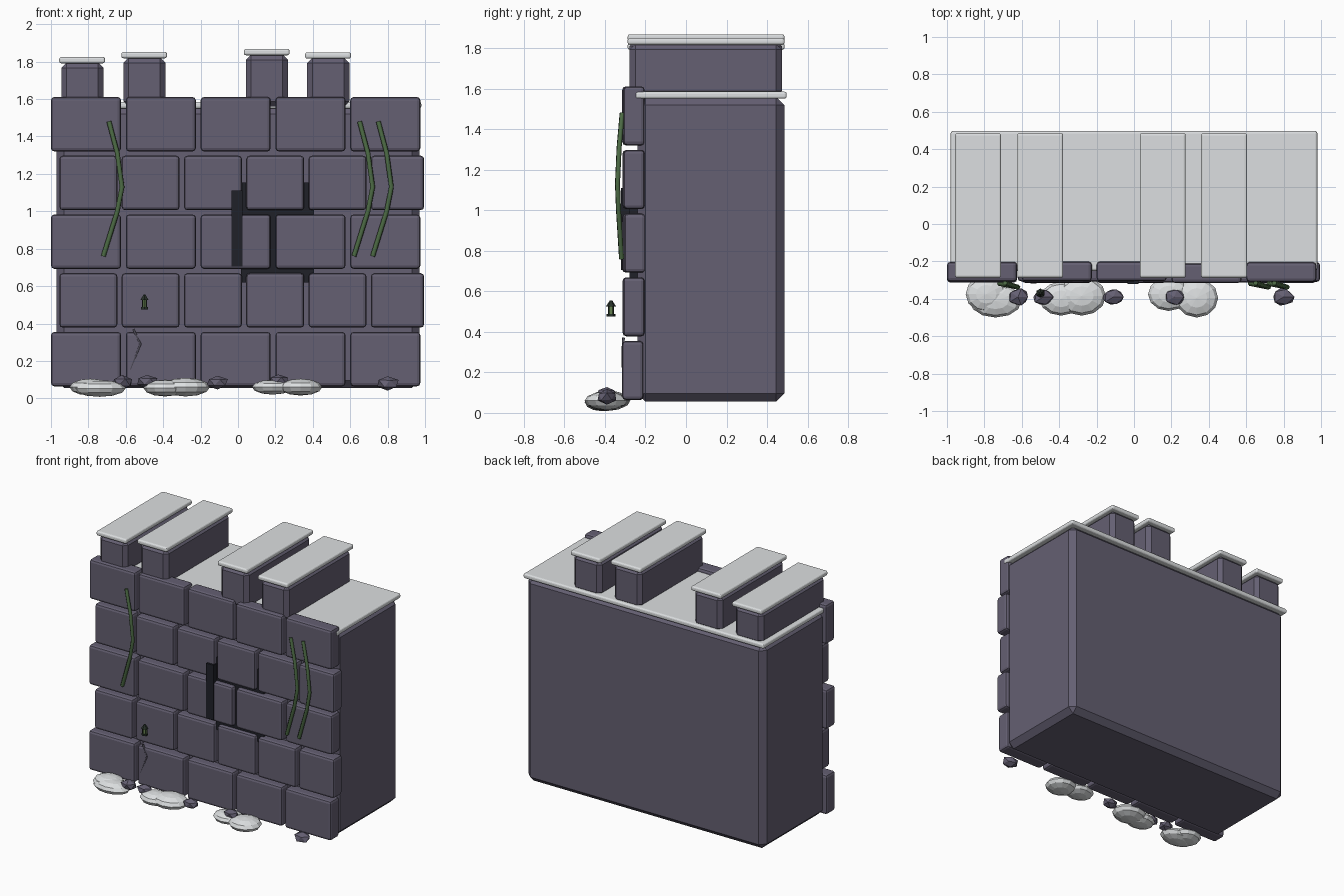
import bpy, bmesh, math, random
from mathutils import Vector

if "Cube" in bpy.data.objects:
    bpy.data.objects.remove(bpy.data.objects["Cube"])

random.seed(4)


def material(name, rgb):
    m = bpy.data.materials.new(name)
    m.diffuse_color = (*rgb, 1)
    m.use_nodes = True
    m.node_tree.nodes["Principled BSDF"].inputs["Base Color"].default_value = m.diffuse_color
    return m


STONE = material("purple_grey_stone", (0.128, 0.115, 0.168))
SNOW = material("pale_snow", (0.72, 0.74, 0.75))
VINE = material("vine_green", (0.075, 0.15, 0.06))
DARK = material("dark_recess", (0.014, 0.015, 0.022))
IRON = material("dark_iron", (0.02, 0.03, 0.022))
GLOW = material("lantern_green", (0.13, 0.22, 0.08))
CRACK = material("crack_grey", (0.075, 0.07, 0.095))


def finish(name, bm, mat, smooth=False):
    me = bpy.data.meshes.new(name)
    bm.to_mesh(me)
    bm.free()
    ob = bpy.data.objects.new(name, me)
    bpy.context.collection.objects.link(ob)
    me.materials.append(mat)
    if smooth:
        me.shade_smooth()
    return ob


def box(name, lo, hi, mat, bevel=0.0, segments=1):
    """Box between two corners, with an optional edge bevel."""
    bm = bmesh.new()
    bmesh.ops.create_cube(bm, size=1)
    for v in bm.verts:
        v.co = Vector([(a + b) / 2 + c * (b - a) for a, b, c in zip(lo, hi, v.co)])
    if bevel:
        bmesh.ops.bevel(bm, geom=bm.edges[:], offset=bevel, segments=segments,
                        affect='EDGES', profile=0.5)
    return finish(name, bm, mat)


def tube(name, points, radius, mat, sides=1):
    """Thin round strip through a few points."""
    cu = bpy.data.curves.new(name, 'CURVE')
    cu.dimensions = '3D'
    cu.bevel_depth = radius
    cu.bevel_resolution = sides
    cu.use_fill_caps = True
    sp = cu.splines.new('POLY')
    sp.points.add(len(points) - 1)
    for p, co in zip(sp.points, points):
        p.co = (*co, 1)
    cu.materials.append(mat)
    ob = bpy.data.objects.new(name, cu)
    bpy.context.collection.objects.link(ob)
    return ob


def cone(name, loc, r1, r2, depth, mat, sides=6):
    bm = bmesh.new()
    bmesh.ops.create_cone(bm, cap_ends=True, segments=sides, radius1=r1, radius2=r2, depth=depth)
    bmesh.ops.translate(bm, verts=bm.verts, vec=loc)
    return finish(name, bm, mat)


# Wall core and snow layer on top
box("wall_core", (-0.97, -0.24, 0.055), (0.97, 0.485, 1.56), STONE, 0.04)
box("wall_top_snow", (-0.98, -0.25, 1.55), (0.98, 0.497, 1.585), SNOW, 0.012, 3)

# Facing bricks: full rows alternate with shifted rows
WIDE = [(-1 + 0.4 * i, -0.625 + 0.4 * i) for i in range(5)]
NARROW = [(-0.955 + 0.333 * i, min(-0.645 + 0.333 * i, 0.995)) for i in range(6)]
for row in range(5):
    z = 0.064 + row * 0.314
    for i, (x0, x1) in enumerate(NARROW if row % 2 else WIDE):
        push = random.uniform(-0.006, 0.006)
        box(f"brick_{row + 1}_{i + 1}", (x0, -0.31 + push, z), (x1, -0.205 + push, z + 0.291),
            STONE, 0.018, 2)

# Merlons with snow caps: left edge and cap height
for i, (x, top) in enumerate([(-0.945, 1.825), (-0.613, 1.852), (0.042, 1.868), (0.37, 1.85)]):
    box(f"merlon_{i + 1}", (x, -0.278, 1.56), (x + 0.225, 0.473, top - 0.03), STONE, 0.028)
    box(f"merlon_snow_{i + 1}", (x - 0.011, -0.288, top - 0.034), (x + 0.234, 0.486, top),
        SNOW, 0.012, 3)

# Dark fissure showing in the joints, and the upright slit
box("fissure_back", (0.015, -0.278, 0.62), (0.405, -0.235, 1.155), DARK)
box("fissure_slit", (-0.035, -0.32, 0.705), (0.025, -0.27, 1.11), DARK)

# Hanging vines
for i, x in enumerate([-0.69, 0.65, 0.75]):
    tube(f"vine_{i + 1}", [(x, -0.315, 1.48), (x + 0.045, -0.33, 1.31), (x + 0.07, -0.338, 1.13),
                           (x + 0.045, -0.333, 1.0), (x - 0.03, -0.318, 0.76)], 0.013, VINE)

# Small crack line
tube("lower_crack", [(-0.56, -0.309, 0.37), (-0.522, -0.311, 0.29), (-0.575, -0.309, 0.155)],
     0.007, CRACK)

# Little lantern
cone("lantern_base", (-0.5, -0.37, 0.482), 0.023, 0.021, 0.012, IRON)
cone("lantern_glass", (-0.5, -0.37, 0.507), 0.014, 0.014, 0.042, GLOW)
for k in range(4):
    a = math.pi / 4 + k * math.pi / 2
    tube(f"lantern_post_{k + 1}", [(-0.5 + 0.016 * math.cos(a), -0.37 + 0.016 * math.sin(a), z)
                                   for z in (0.485, 0.53)], 0.003, IRON)
cone("lantern_roof", (-0.5, -0.37, 0.54), 0.025, 0.006, 0.03, IRON)

# Snow mounds at the foot: x, y, z, half sizes
MOUNDS = [(-0.79, -0.375, 0.06, 0.11, 0.10, 0.045), (-0.74, -0.41, 0.053, 0.14, 0.09, 0.045),
          (-0.39, -0.40, 0.055, 0.115, 0.09, 0.045), (-0.28, -0.385, 0.06, 0.13, 0.105, 0.05),
          (0.185, -0.375, 0.06, 0.11, 0.09, 0.04), (0.335, -0.395, 0.06, 0.115, 0.105, 0.045)]
for i, (x, y, z, *half) in enumerate(MOUNDS):
    bm = bmesh.new()
    bmesh.ops.create_uvsphere(bm, u_segments=12, v_segments=6, radius=1)
    for v in bm.verts:
        v.co = Vector((x, y, z)) + Vector([c * h for c, h in zip(v.co, half)])
    finish(f"snow_mound_{i + 1}", bm, SNOW)

# Fallen stones
for i, (x, z) in enumerate([(-0.62, 0.085), (-0.485, 0.09), (-0.11, 0.085), (0.215, 0.095), (0.80, 0.08)]):
    bm = bmesh.new()
    bmesh.ops.create_icosphere(bm, subdivisions=1, radius=1)
    for v in bm.verts:
        k = random.uniform(0.85, 1.1)
        v.co = Vector((x + v.co.x * 0.06 * k, -0.39 + v.co.y * 0.05 * k, z + v.co.z * 0.038 * k))
    finish(f"fallen_stone_{i + 1}", bm, STONE)
